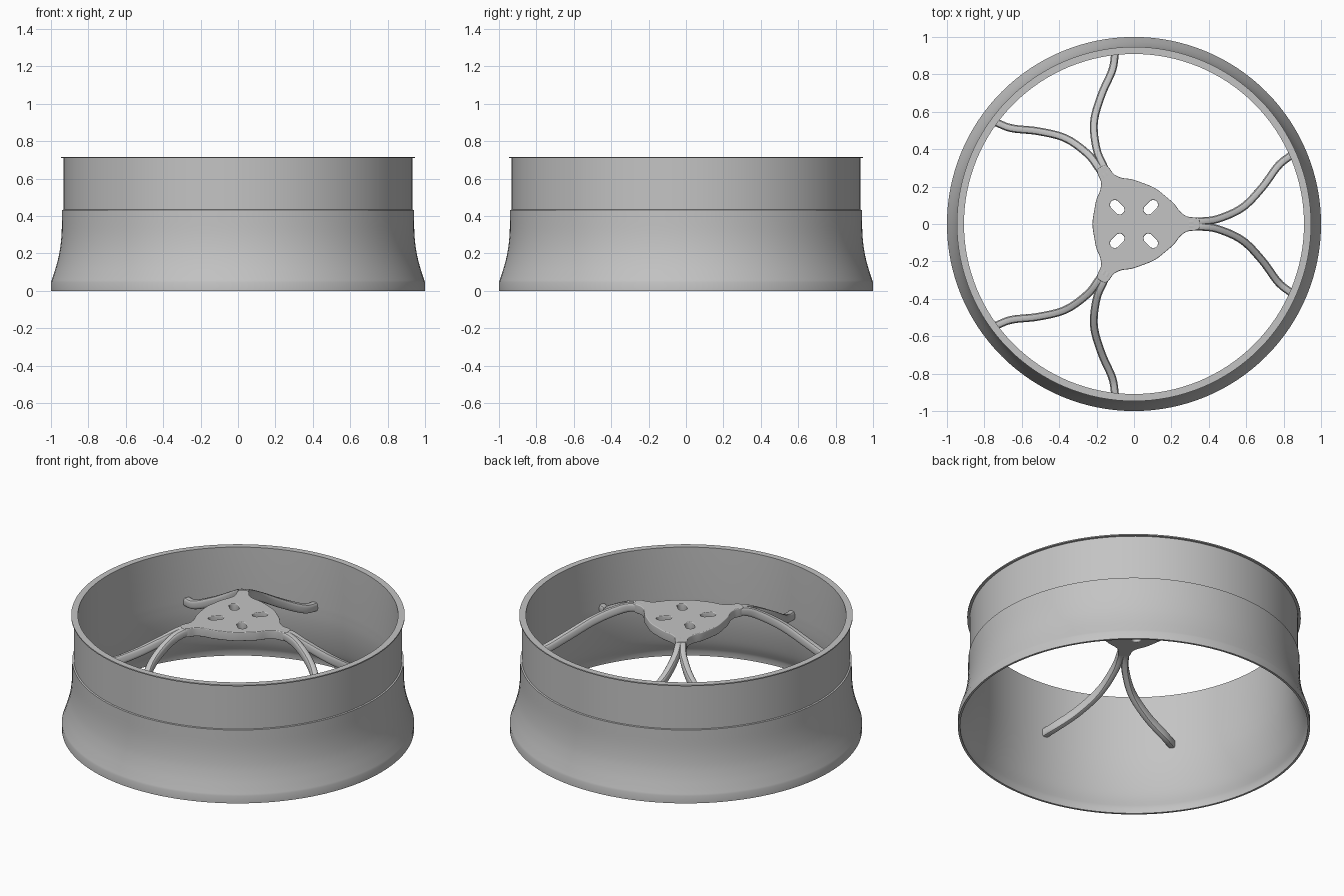
import bpy, bmesh, math
from mathutils import Vector, Matrix

if "Cube" in bpy.data.objects:
    bpy.data.objects.remove(bpy.data.objects["Cube"], do_unlink=True)

metal = bpy.data.materials.new("grey_metal")
metal.use_nodes = True
grey = (0.55, 0.55, 0.55, 1)
metal.diffuse_color = grey
metal.node_tree.nodes["Principled BSDF"].inputs["Base Color"].default_value = grey


def finish(obj, angle=30):
    """Select one object, give it the metal and smooth its soft edges."""
    bpy.ops.object.select_all(action="DESELECT")
    obj.select_set(True)
    bpy.context.view_layer.objects.active = obj
    if obj.type == "CURVE":
        bpy.ops.object.convert(target="MESH")
        obj = bpy.context.object
    obj.data.materials.clear()
    obj.data.materials.append(metal)
    bpy.ops.object.shade_smooth_by_angle(angle=math.radians(angle))


def grid_object(name, rings, close_rings, caps):
    """Skin a list of closed point loops."""
    bm = bmesh.new()
    loops = [[bm.verts.new(p) for p in ring] for ring in rings]
    n = len(loops[0])
    pairs = list(zip(loops, loops[1:]))
    if close_rings:
        pairs.append((loops[-1], loops[0]))
    for a, b in pairs:
        for i in range(n):
            j = (i + 1) % n
            bm.faces.new((a[i], a[j], b[j], b[i]))
    if caps:
        bm.faces.new(loops[0])
        bm.faces.new(loops[-1])
    bmesh.ops.recalc_face_normals(bm, faces=bm.faces)
    mesh = bpy.data.meshes.new(name)
    bm.to_mesh(mesh)
    bm.free()
    obj = bpy.data.objects.new(name, mesh)
    bpy.context.collection.objects.link(obj)
    finish(obj)


def smooth_path(points, steps=6):
    """Catmull-Rom curve through the points."""
    p = [Vector(q) for q in points]
    p = [2 * p[0] - p[1]] + p + [2 * p[-1] - p[-2]]
    out = []
    for a, b, c, d in zip(p, p[1:], p[2:], p[3:]):
        for s in range(steps):
            t = s / steps
            out.append(0.5 * (2 * b + (c - a) * t + (2 * a - 5 * b + 4 * c - d) * t**2
                              + (3 * b - a - 3 * c + d) * t**3))
    return out + [p[-2]]


# Barrel: closed wall profile (radius, height) turned around z
outer_flare = smooth_path([(1.0, 0.045), (0.985, 0.09), (0.967, 0.15), (0.952, 0.22),
                           (0.943, 0.31), (0.941, 0.432)], 4)
inner_flare = smooth_path([(0.909, 0.40), (0.915, 0.30), (0.93, 0.2), (0.955, 0.1),
                           (0.985, 0.03)], 4)
profile = ([(1.0, 0)] + [tuple(p) for p in outer_flare]
           + [(0.932, 0.434), (0.932, 0.709), (0.947, 0.709), (0.947, 0.716), (0.909, 0.716)]
           + [tuple(p) for p in inner_flare] + [(0.987, 0)])
SEGMENTS = 128
turns = [math.tau * i / SEGMENTS for i in range(SEGMENTS)]
grid_object("barrel", [[(r * math.cos(a), r * math.sin(a), z) for r, z in profile]
                       for a in turns], True, False)

# Hub plate: three-lobed outline with four slots, filled and bevelled
HUB_TOP, HUB_THICK, EDGE = 0.708, 0.055, 0.005
half = [(0.35, 0.02), (0.33, 0.034), (0.285, 0.04), (0.248, 0.065), (0.215, 0.107),
        (0.175, 0.143)]
half_polar = [(math.hypot(x, y), math.atan2(y, x)) for x, y in half]
third = half_polar + [(0.222, math.pi / 3)] + \
    [(r, math.tau / 3 - a) for r, a in reversed(half_polar)]
outline = [(r * math.cos(a + k * math.tau / 3), r * math.sin(a + k * math.tau / 3), 0)
           for k in range(3) for r, a in third]
outline = smooth_path(outline + outline[:1], 4)[:-1]


def slot(angle):
    """Rounded slot lying along the radius."""
    turn = Matrix.Rotation(angle, 3, "Z")
    pts = []
    for i in range(16):
        a = math.tau * (i + 0.5) / 16
        shift = math.copysign(0.018, math.cos(a))
        pts.append(turn @ Vector((0.127 + shift + 0.026 * math.cos(a), 0.026 * math.sin(a), 0)))
    return pts


curve = bpy.data.curves.new("hub_plate", "CURVE")
curve.dimensions = "2D"
curve.fill_mode = "BOTH"
curve.extrude = HUB_THICK / 2 - EDGE
curve.bevel_depth = EDGE
curve.offset = -EDGE
for loop in [outline] + [slot(math.pi / 4 + k * math.pi / 2) for k in range(4)]:
    spline = curve.splines.new("POLY")
    spline.points.add(len(loop) - 1)
    for point, co in zip(spline.points, loop):
        point.co = (co[0], co[1], 0, 1)
    spline.use_cyclic_u = True
hub = bpy.data.objects.new("hub_plate", curve)
hub.location.z = HUB_TOP - HUB_THICK / 2
bpy.context.collection.objects.link(hub)
finish(hub, 25)

# Spokes: three forked pairs of arching arms, rounded section swept along a path
arm = smooth_path([(0.24, 0.008, 0.68), (0.35, 0.014, 0.678), (0.45, 0.028, 0.638),
                   (0.58, 0.088, 0.56), (0.685, 0.195, 0.475), (0.77, 0.31, 0.41),
                   (0.84, 0.368, 0.395)])
section = []
for i in range(16):
    a = math.tau * (i + 0.5) / 16
    section.append((math.copysign(abs(math.cos(a)) ** 0.6, math.cos(a)) * 0.021,
                    math.copysign(abs(math.sin(a)) ** 0.6, math.sin(a)) * 0.027))
for k in range(3):
    turn = Matrix.Rotation(k * math.tau / 3, 3, "Z")
    for side_name, sign in (("left", 1), ("right", -1)):
        rings = []
        for i, p in enumerate(arm):
            along = (arm[min(i + 1, len(arm) - 1)] - arm[max(i - 1, 0)]).normalized()
            across = along.cross(Vector((0, 0, 1))).normalized()
            up = across.cross(along)
            ring = [p + across * u + up * v for u, v in section]
            rings.append([turn @ Vector((q.x, q.y * sign, q.z)) for q in ring])
        grid_object(f"spoke_{k + 1}_{side_name}", rings, False, True)
